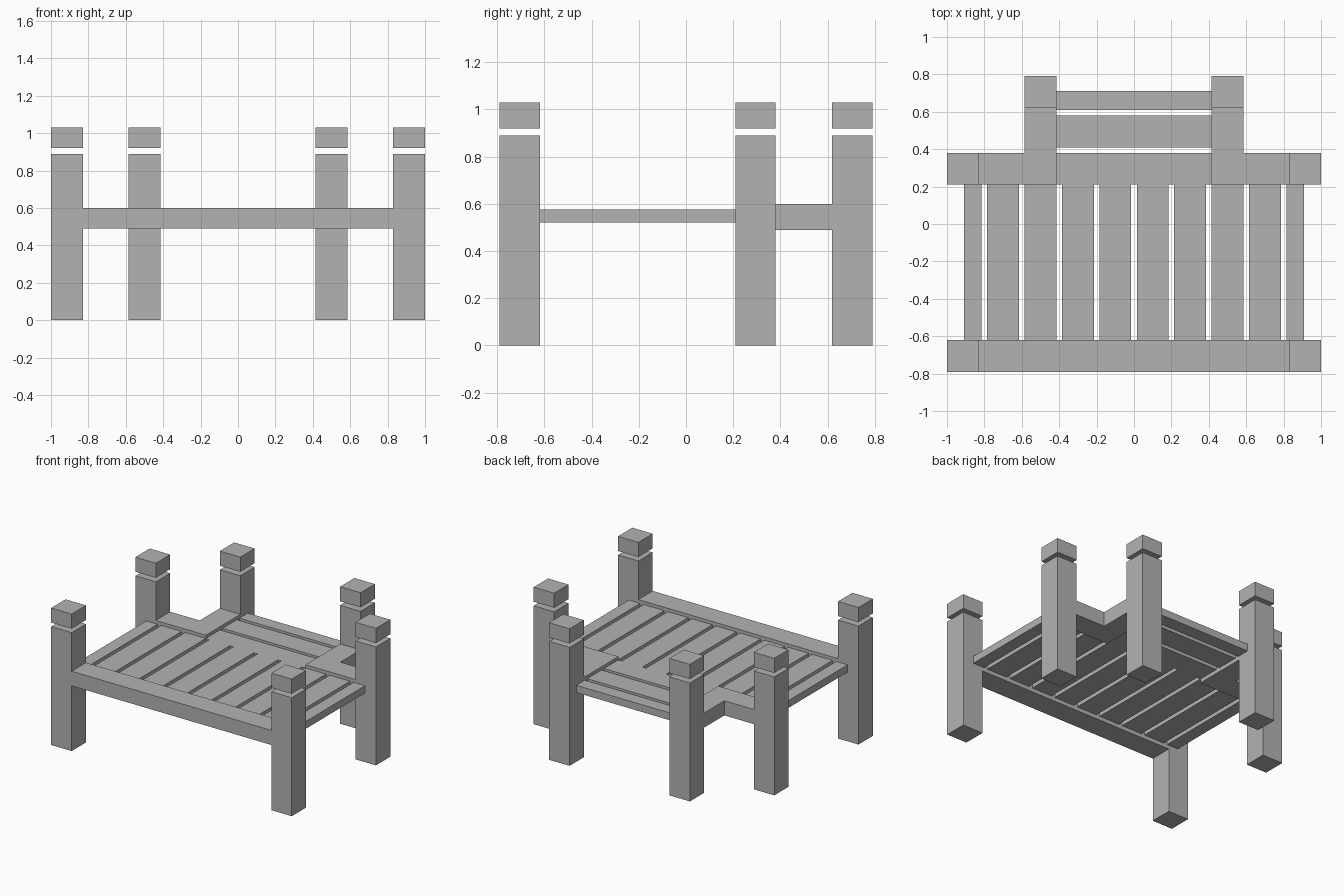
import bpy
import bmesh

old = bpy.data.objects.get("Cube")
if old:
    bpy.data.objects.remove(old, do_unlink=True)

stone = bpy.data.materials.new("plain_grey")
stone.use_nodes = True
grey = (0.45, 0.45, 0.45, 1)
stone.diffuse_color = grey
stone.node_tree.nodes["Principled BSDF"].inputs["Base Color"].default_value = grey


def prism(name, outline, z0, z1):
    """Extrude a flat outline from z0 up to z1."""
    bm = bmesh.new()
    base = bm.faces.new([bm.verts.new((x, y, z0)) for x, y in outline])
    top = bmesh.ops.extrude_face_region(bm, geom=[base])["geom"]
    verts = [v for v in top if isinstance(v, bmesh.types.BMVert)]
    bmesh.ops.translate(bm, verts=verts, vec=(0, 0, z1 - z0))
    bmesh.ops.recalc_face_normals(bm, faces=bm.faces)
    mesh = bpy.data.meshes.new(name)
    bm.to_mesh(mesh)
    bm.free()
    mesh.materials.append(stone)
    obj = bpy.data.objects.new(name, mesh)
    bpy.context.collection.objects.link(obj)


def box(name, x0, x1, y0, y1, z0, z1):
    prism(name, [(x0, y0), (x1, y0), (x1, y1), (x0, y1)], z0, z1)


half = 0.085             # half post width
beam = (0.49, 0.60)      # beam bottom and top
deck = (0.52, 0.575)     # plank bottom and top
front, back = -0.62, 0.21

for side, s in (("left", 1), ("right", -1)):
    # Posts with separate floating caps
    for place, px, py in (("front", 0.915, -0.705), ("middle", 0.915, 0.295),
                          ("back", 0.5, 0.705)):
        x = s * px
        area = (x - half, x + half, py - half, py + half)
        box(f"{place}_post_{side}", *area, 0, 0.89)
        box(f"{place}_cap_{side}", *area, 0.92, 1.03)

    # L-shaped beam joining the middle post to the back post
    corner = [(0.83, 0.21), (0.83, 0.38), (0.585, 0.38),
              (0.585, 0.62), (0.415, 0.62), (0.415, 0.21)]
    prism(f"corner_beam_{side}", [(s * x, y) for x, y in corner], *beam)

    # Lengthwise deck planks, the outermost one narrow
    for i in range(5):
        x0 = 0.015 + 0.2 * i
        x1 = min(x0 + 0.17, 0.91)
        box(f"deck_plank_{side}_{i + 1}", *sorted((s * x0, s * x1)), front, back, *deck)

# Front beam
box("front_beam", -0.83, 0.83, -0.79, front, *beam)

# Crosswise planks between the corner beams
for i, (y0, y1) in enumerate(((0.21, 0.38), (0.41, 0.58), (0.61, 0.71))):
    box(f"cross_plank_{i + 1}", -0.415, 0.415, y0, y1, *deck)
